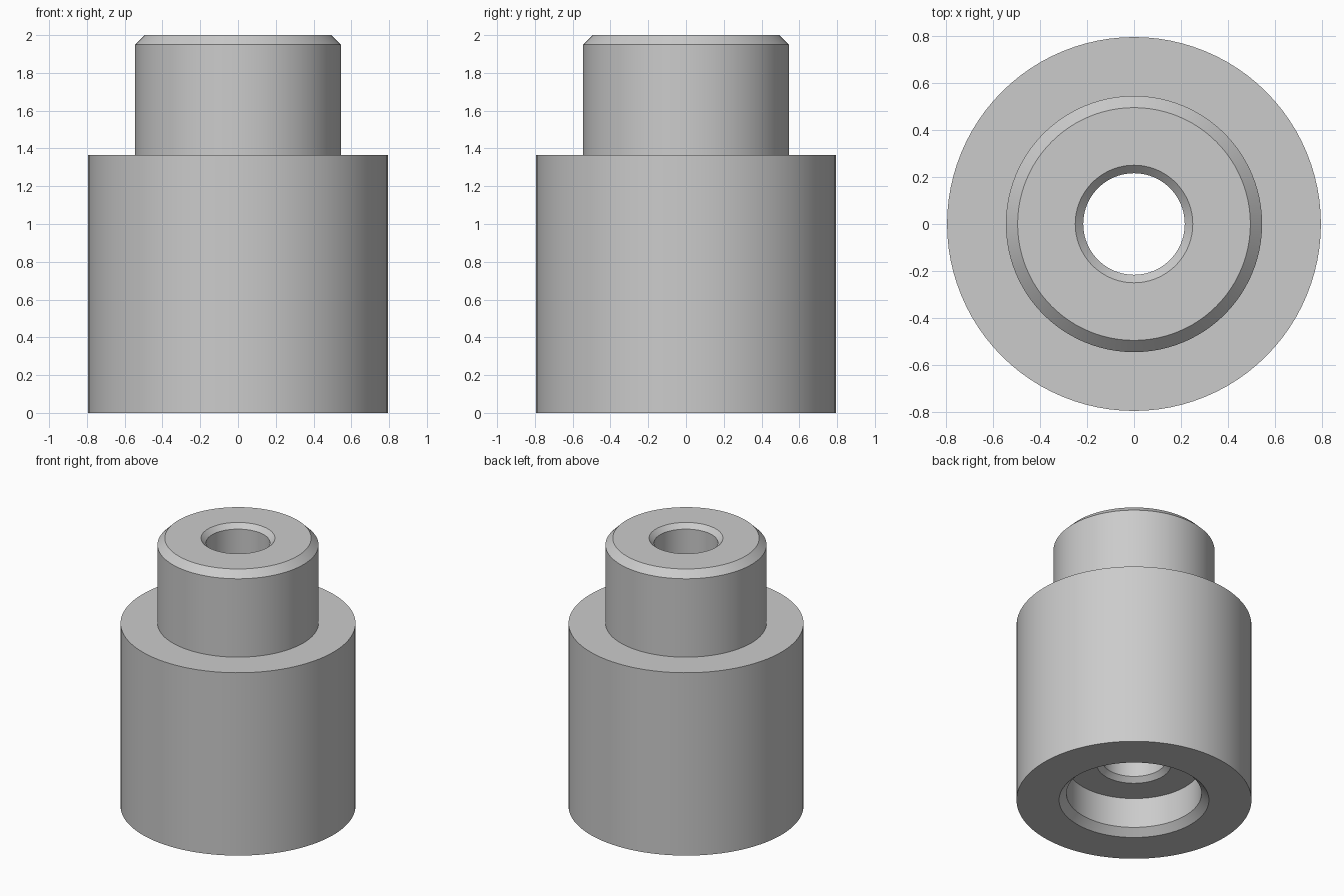
import bpy, bmesh, math

if "Cube" in bpy.data.objects:
    bpy.data.objects.remove(bpy.data.objects["Cube"])

SEGMENTS = 96

# Closed cross-section (radius, height): outer steps, then the stepped bore
PROFILE = [
    (0.507, 0.0), (0.795, 0.0), (0.795, 1.365), (0.545, 1.365),   # body
    (0.545, 1.95), (0.495, 2.0),                                  # neck, chamfer
    (0.25, 2.0), (0.216, 1.966),                                  # upper bore mouth
    (0.216, 0.309), (0.25, 0.275),                                # through hole
    (0.457, 0.275), (0.457, 0.05),                                # counterbore
]

# Single neutral metal colour
metal = bpy.data.materials.new("grey metal")
metal.diffuse_color = (0.6, 0.6, 0.6, 1.0)
metal.use_nodes = True
metal.node_tree.nodes["Principled BSDF"].inputs["Base Color"].default_value = metal.diffuse_color

# Revolve the section around the z axis
bm = bmesh.new()
rings = []
for i in range(SEGMENTS):
    a = 2 * math.pi * i / SEGMENTS
    rings.append([bm.verts.new((r * math.cos(a), r * math.sin(a), z)) for r, z in PROFILE])
n = len(PROFILE)
for i, ring in enumerate(rings):
    nxt = rings[(i + 1) % SEGMENTS]
    for j in range(n):
        k = (j + 1) % n
        bm.faces.new((ring[j], nxt[j], nxt[k], ring[k]))
bmesh.ops.recalc_face_normals(bm, faces=bm.faces)

mesh = bpy.data.meshes.new("stepped_bushing")
bm.to_mesh(mesh)
bm.free()
mesh.materials.append(metal)
bushing = bpy.data.objects.new("stepped_bushing", mesh)
bpy.context.collection.objects.link(bushing)

# Smooth round walls, crisp step edges
bpy.context.view_layer.objects.active = bushing
bushing.select_set(True)
bpy.ops.object.shade_smooth_by_angle(angle=math.radians(30))
